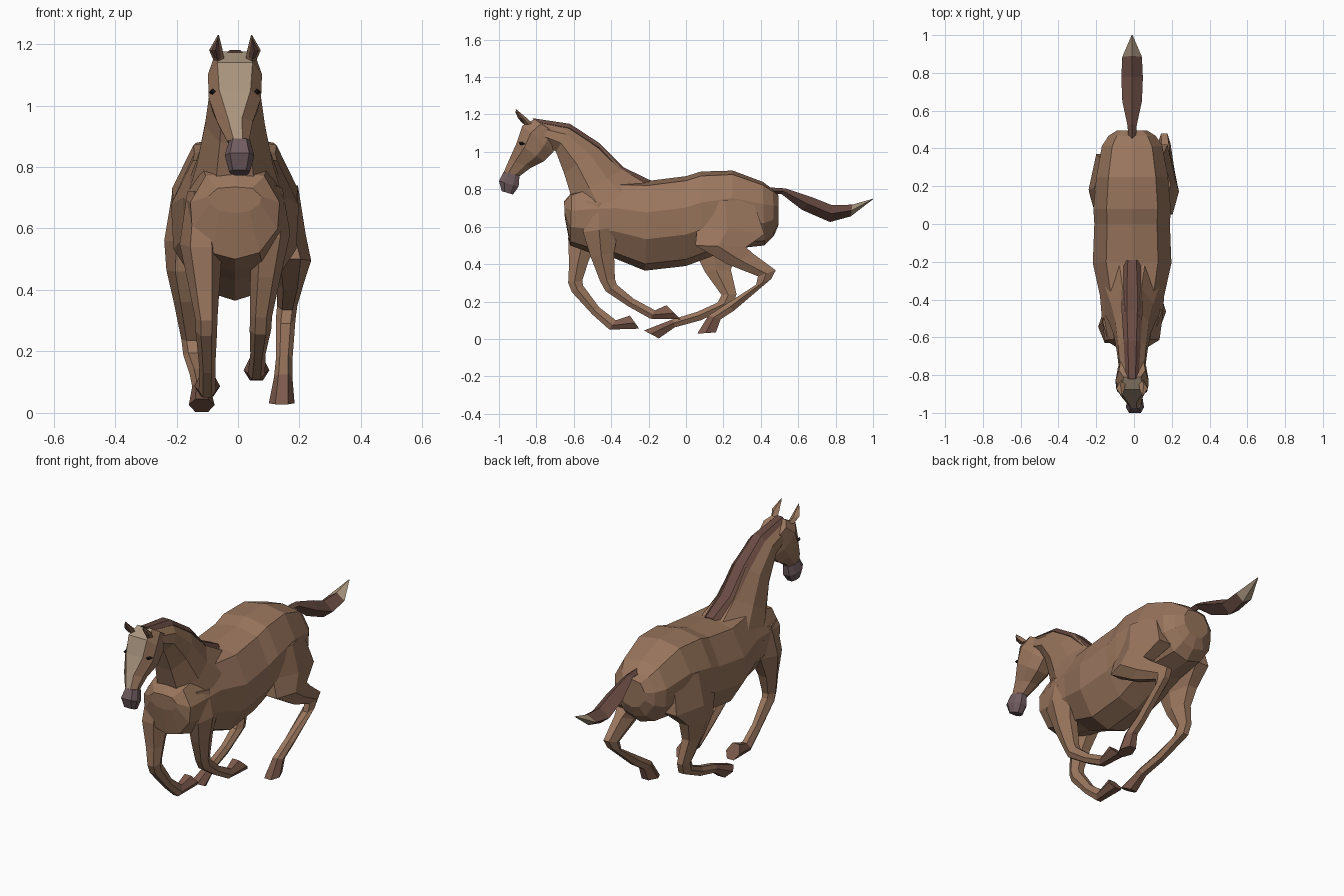
import bpy, bmesh
from mathutils import Vector


def material(name, rgb):
    m = bpy.data.materials.new(name)
    m.diffuse_color = (*rgb, 1)
    return m


COAT = material("coat", (0.32, 0.18, 0.11))
HAIR = material("hair", (0.14, 0.07, 0.055))
MUZZLE = material("muzzle", (0.16, 0.105, 0.115))
PALE = material("pale", (0.40, 0.30, 0.21))
HOOF = material("hoof", (0.20, 0.10, 0.07))
DARK = material("dark", (0.015, 0.01, 0.01))

# Half cross-sections: u across, v from top (1) to bottom (-1)
BARREL = [(0, 1), (0.66, 0.9), (1, 0.3), (0.96, -0.3), (0.55, -0.85), (0, -1)]
NECK = [(0.4, 1), (0.9, 0.4), (1, -0.3), (0.5, -1)]
FACE = [(0.65, 1), (1, 0.45), (0.85, -0.45), (0.4, -1)]
LIMB = [(0.5, 1), (1, 0.1), (0.5, -1)]
DIAMOND = [(0, 1), (1, 0), (0, -1)]


def loft(name, rings, half, mat, top_mat=None):
    """Rings: x, half width, y and z of one edge, y and z of the other, [width of the top strip]."""
    bm = bmesh.new()
    rows = []
    for x, w, ya, za, yb, zb, *strip in rings:
        h = [(strip[0], half[0][1])] + half[1:] if strip else half
        section = h + [(-u, v) for u, v in reversed(h) if u > 0]
        a, b = Vector((x, ya, za)), Vector((x, yb, zb))
        mid, arm = (a + b) / 2, (a - b) / 2
        rows.append([bm.verts.new(mid + arm * v + Vector((u * w, 0, 0))) for u, v in section])
    n = len(section)
    for r, s in zip(rows, rows[1:]):
        for i in range(n):
            j = (i + 1) % n
            f = bm.faces.new((r[i], r[j], s[j], s[i]))
            if top_mat and i == n - 1:
                f.material_index = 1
    bm.faces.new(rows[0])
    bm.faces.new(rows[-1])
    bmesh.ops.recalc_face_normals(bm, faces=bm.faces)
    me = bpy.data.meshes.new(name)
    bm.to_mesh(me)
    bm.free()
    me.materials.append(mat)
    if top_mat:
        me.materials.append(top_mat)
    ob = bpy.data.objects.new(name, me)
    bpy.context.collection.objects.link(ob)
    return ob


C = -0.01  # body centre line


def centred(rows):
    return [(C, *r) for r in rows]


# Torso from breast to rump
loft("body", centred([
    (0.085, -0.652, 0.735, -0.648, 0.65),
    (0.145, -0.61, 0.785, -0.62, 0.50),
    (0.16, -0.50, 0.82, -0.51, 0.46),
    (0.17, -0.38, 0.845, -0.38, 0.43),
    (0.208, -0.20, 0.845, -0.22, 0.365),
    (0.20, 0.00, 0.87, 0.00, 0.39),
    (0.205, 0.08, 0.895, 0.08, 0.42),
    (0.19, 0.25, 0.90, 0.24, 0.48),
    (0.16, 0.41, 0.84, 0.42, 0.50),
    (0.125, 0.465, 0.80, 0.47, 0.55),
    (0.08, 0.495, 0.765, 0.495, 0.61)]), BARREL, COAT)

# Neck, head with pale blaze, and muzzle
loft("neck", centred([
    (0.165, -0.22, 0.835, -0.56, 0.58),
    (0.125, -0.34, 0.905, -0.61, 0.75),
    (0.098, -0.46, 1.035, -0.65, 0.88),
    (0.082, -0.62, 1.135, -0.695, 1.0),
    (0.07, -0.80, 1.165, -0.74, 1.04)]), NECK, COAT)
loft("head", centred([
    (0.07, -0.81, 1.175, -0.68, 1.09, 0.65),
    (0.088, -0.875, 1.14, -0.71, 1.00, 0.65),
    (0.085, -0.905, 1.05, -0.76, 0.95, 0.6),
    (0.058, -0.945, 0.96, -0.83, 0.915, 0.4)])
    + [(0.0, 0.036, -0.975, 0.89, -0.89, 0.87, 0.4)], FACE, COAT, PALE)
loft("muzzle", [
    (0.005, 0.034, -0.975, 0.893, -0.89, 0.873),
    (0.005, 0.048, -1.0, 0.845, -0.895, 0.815),
    (0.005, 0.034, -0.985, 0.79, -0.925, 0.772)], FACE, MUZZLE)

# Mane along the crest
loft("mane", centred([
    (0.045, -0.19, 0.848, -0.22, 0.80),
    (0.055, -0.335, 0.918, -0.36, 0.88),
    (0.055, -0.46, 1.045, -0.48, 1.0),
    (0.045, -0.62, 1.15, -0.63, 1.10),
    (0.035, -0.82, 1.18, -0.80, 1.14)]), LIMB, HAIR)

# Tail with pale tip
TAIL_END = (0.052, 0.89, 0.718, 0.88, 0.655)
loft("tail", centred([
    (0.02, 0.45, 0.81, 0.45, 0.77),
    (0.024, 0.53, 0.805, 0.51, 0.775),
    (0.052, 0.68, 0.755, 0.62, 0.69),
    (0.057, 0.78, 0.715, 0.77, 0.625),
    TAIL_END]), DIAMOND, HAIR)
loft("tail_tip", centred([TAIL_END, (0.003, 1.0, 0.75, 0.998, 0.745)]), DIAMOND, PALE)

# Ears and eyes on both sides
for side, s in (("left", 1), ("right", -1)):
    loft(side + "_ear", [
        (C + s * 0.052, 0.018, -0.865, 1.145, -0.82, 1.15),
        (C + s * 0.062, 0.022, -0.892, 1.18, -0.85, 1.18),
        (C + s * 0.054, 0.002, -0.912, 1.23, -0.908, 1.228)], DIAMOND, COAT)
    loft(side + "_inner_ear", [
        (C + s * 0.056, 0.010, -0.872, 1.15, -0.86, 1.16),
        (C + s * 0.063, 0.014, -0.898, 1.18, -0.87, 1.18),
        (C + s * 0.056, 0.001, -0.913, 1.215, -0.91, 1.218)], DIAMOND, HAIR)
    loft(side + "_eye", [
        (C + s * 0.070, 0.008, -0.892, 1.053, -0.888, 1.038),
        (C + s * 0.074, 0.010, -0.872, 1.053, -0.87, 1.034),
        (C + s * 0.078, 0.006, -0.848, 1.046, -0.848, 1.036)], DIAMOND, DARK)


# Each leg ends in a hoof made from its last ring and a sole
def leg(name, rings, sole):
    loft(name, rings, LIMB, COAT)
    loft(name + "_hoof", [rings[-1], sole], LIMB, HOOF)


leg("left_front_leg", [
    (0.10, 0.045, -0.54, 0.74, -0.38, 0.72),
    (0.105, 0.065, -0.55, 0.57, -0.36, 0.60),
    (0.09, 0.05, -0.51, 0.44, -0.385, 0.46),
    (0.075, 0.036, -0.46, 0.31, -0.38, 0.32),
    (0.073, 0.035, -0.43, 0.255, -0.37, 0.29),
    (0.065, 0.025, -0.31, 0.175, -0.28, 0.215),
    (0.06, 0.028, -0.19, 0.108, -0.165, 0.153)],
    (0.06, 0.042, -0.03, 0.105, -0.105, 0.18))
leg("right_front_leg", [
    (-0.12, 0.045, -0.60, 0.72, -0.42, 0.72),
    (-0.12, 0.07, -0.63, 0.54, -0.44, 0.56),
    (-0.11, 0.05, -0.625, 0.40, -0.52, 0.42),
    (-0.103, 0.036, -0.63, 0.30, -0.555, 0.31),
    (-0.103, 0.035, -0.61, 0.25, -0.55, 0.285),
    (-0.10, 0.026, -0.50, 0.13, -0.465, 0.17),
    (-0.10, 0.028, -0.41, 0.05, -0.375, 0.10)],
    (-0.10, 0.042, -0.25, 0.055, -0.30, 0.125))
leg("left_hind_leg", [
    (0.11, 0.085, 0.08, 0.74, 0.36, 0.74),
    (0.135, 0.085, 0.06, 0.60, 0.42, 0.56),
    (0.17, 0.068, 0.05, 0.50, 0.32, 0.49),
    (0.17, 0.045, 0.22, 0.40, 0.36, 0.455),
    (0.16, 0.033, 0.385, 0.335, 0.48, 0.367),
    (0.155, 0.032, 0.375, 0.29, 0.455, 0.32),
    (0.15, 0.027, 0.22, 0.19, 0.255, 0.15),
    (0.147, 0.03, 0.12, 0.125, 0.185, 0.105)],
    (0.142, 0.042, 0.06, 0.028, 0.16, 0.035))
leg("right_hind_leg", [
    (-0.12, 0.09, 0.07, 0.74, 0.34, 0.74),
    (-0.16, 0.08, 0.03, 0.56, 0.37, 0.56),
    (-0.175, 0.058, 0.05, 0.46, 0.27, 0.47),
    (-0.165, 0.045, 0.10, 0.36, 0.24, 0.37),
    (-0.15, 0.034, 0.19, 0.235, 0.27, 0.24),
    (-0.145, 0.033, 0.17, 0.195, 0.25, 0.18),
    (-0.13, 0.027, 0.06, 0.145, 0.08, 0.10),
    (-0.12, 0.029, -0.07, 0.105, -0.06, 0.062)],
    (-0.118, 0.042, -0.225, 0.045, -0.145, 0.003))
